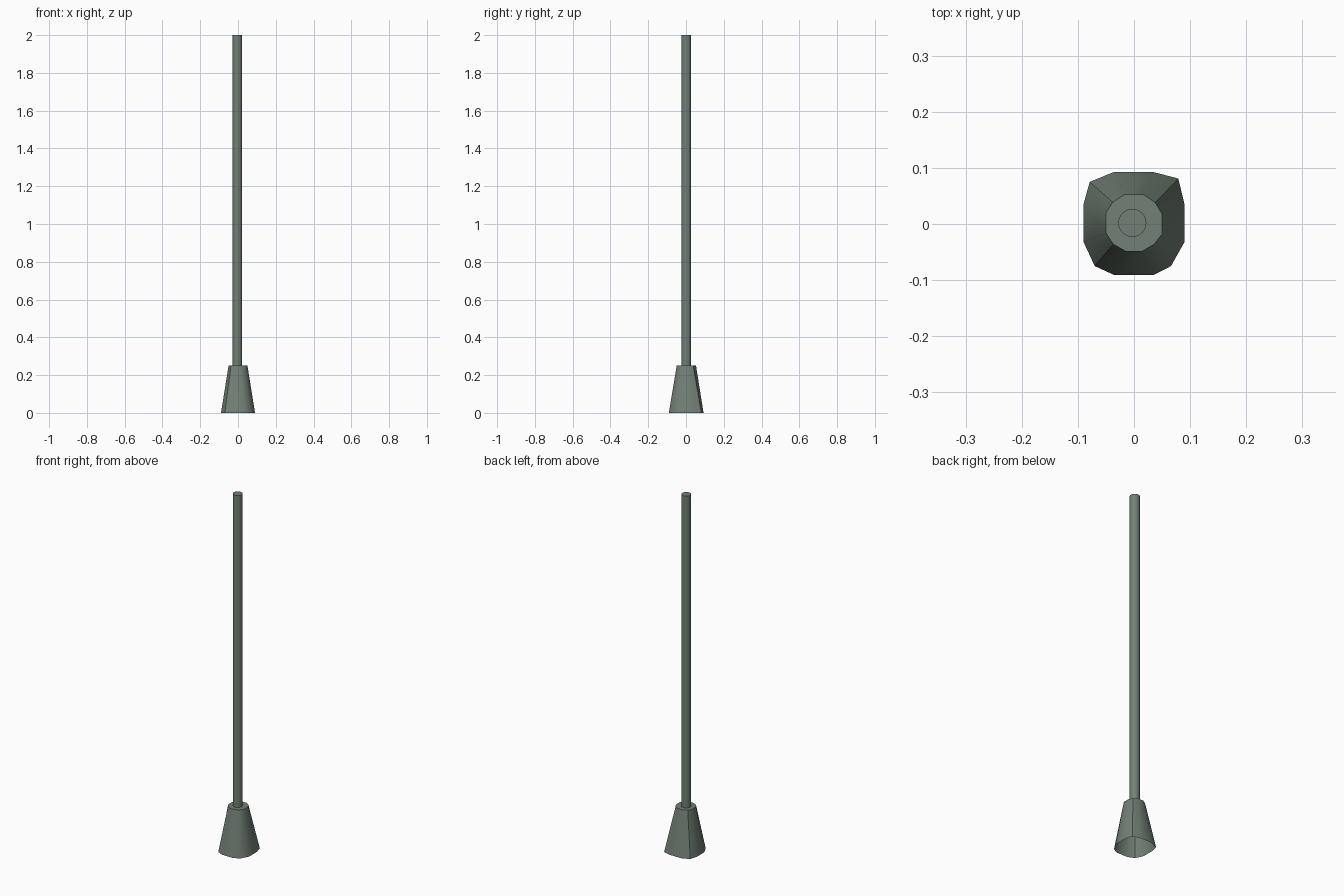
import bpy, bmesh, math

if "Cube" in bpy.data.objects:
    bpy.data.objects.remove(bpy.data.objects["Cube"])

mat = bpy.data.materials.new("grey green metal")
mat.diffuse_color = (0.17, 0.215, 0.18, 1)
mat.use_nodes = True
mat.node_tree.nodes["Principled BSDF"].inputs["Base Color"].default_value = mat.diffuse_color


def loft(name, rings, cap_bottom, angle):
    """Skin a list of equal-length point rings, closing the top."""
    bm = bmesh.new()
    vs = [[bm.verts.new(p) for p in ring] for ring in rings]
    n = len(vs[0])
    for a, b in zip(vs, vs[1:]):
        for i in range(n):
            j = (i + 1) % n
            bm.faces.new((a[i], a[j], b[j], b[i]))
    bm.faces.new(vs[-1])
    if cap_bottom:
        bm.faces.new(vs[0][::-1])
    me = bpy.data.meshes.new(name)
    bm.to_mesh(me)
    bm.free()
    me.materials.append(mat)
    ob = bpy.data.objects.new(name, me)
    bpy.context.collection.objects.link(ob)
    bpy.context.view_layer.objects.active = ob
    ob.select_set(True)
    bpy.ops.object.shade_smooth_by_angle(angle=math.radians(angle))
    ob.select_set(False)
    return ob


# Hollow, slightly irregular tapered foot (open underneath)
foot_low = [(0.09, -0.032), (0.09, 0.035), (0.079, 0.081), (0.033, 0.093),
            (-0.035, 0.093), (-0.079, 0.075), (-0.09, 0.035), (-0.09, -0.032),
            (-0.07, -0.075), (-0.035, -0.091), (0.035, -0.091), (0.066, -0.075)]
foot_high = [(0.05, -0.018), (0.05, 0.018), (0.038, 0.038), (0.016, 0.053),
             (-0.016, 0.053), (-0.038, 0.039), (-0.05, 0.02), (-0.05, -0.016),
             (-0.037, -0.036), (-0.014, -0.049), (0.014, -0.049), (0.036, -0.036)]
loft("foot", [[(x, y, 0) for x, y in foot_low],
              [(x, y, 0.25) for x, y in foot_high]], False, 35)

# Round pole rising from the foot
N = 24
circle = [(-0.003 + 0.025 * math.cos(math.tau * i / N),
           0.002 + 0.025 * math.sin(math.tau * i / N)) for i in range(N)]
loft("pole", [[(x, y, z) for x, y in circle] for z in (0.248, 2.0)], False, 35)
